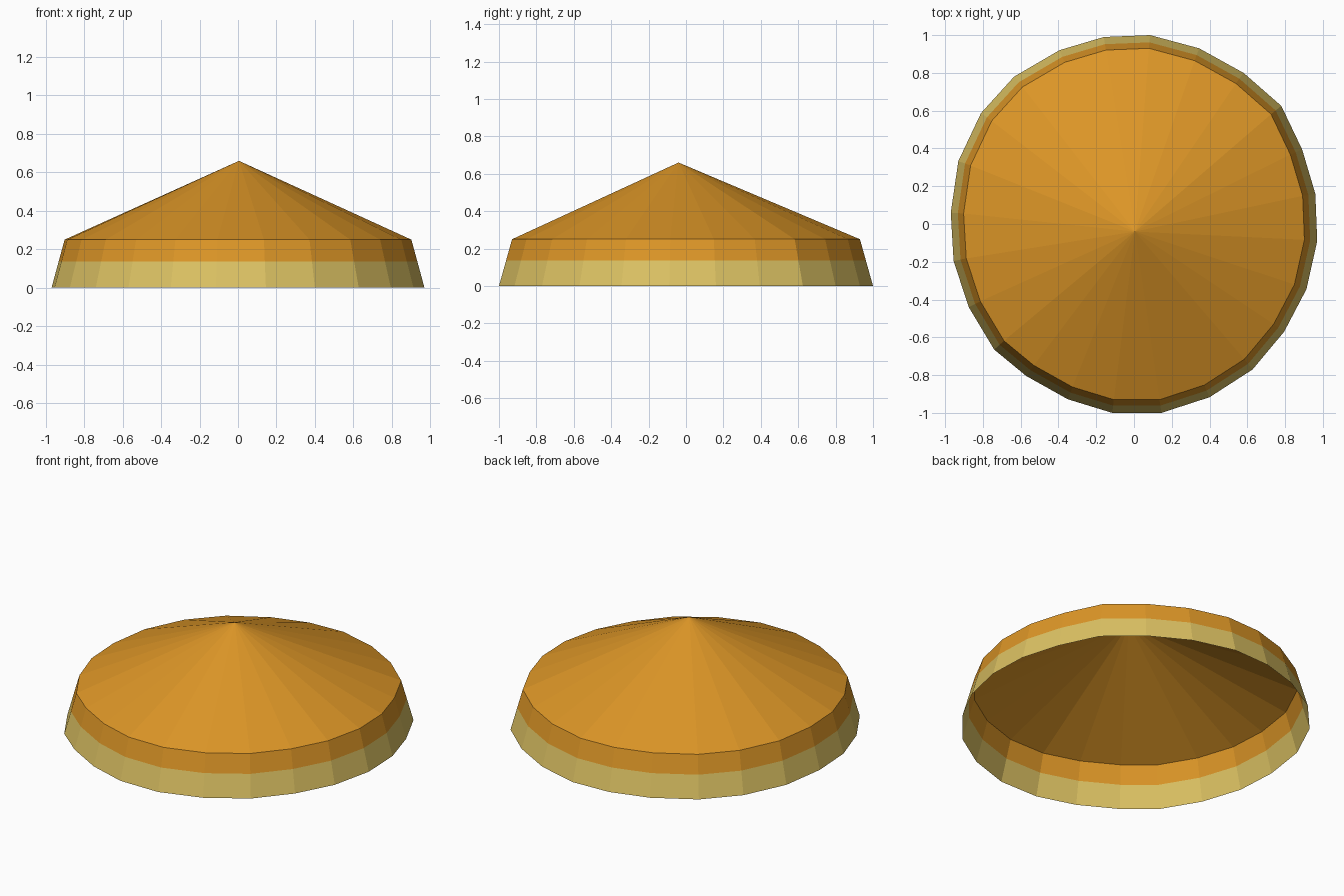
import bpy, bmesh

if "Cube" in bpy.data.objects:
    bpy.data.objects.remove(bpy.data.objects["Cube"])

def material(name, rgb):
    m = bpy.data.materials.new(name)
    m.diffuse_color = (*rgb, 1.0)
    m.use_nodes = True
    m.node_tree.nodes["Principled BSDF"].inputs["Base Color"].default_value = m.diffuse_color
    return m

ORANGE = material("amber_orange", (0.72, 0.305, 0.02))
YELLOW = material("straw_yellow", (0.72, 0.54, 0.125))

# Slightly irregular 24-sided outline of the bottom rim, anticlockwise from +x
RIM = [(.96, .16), (.89, .395), (.78, .625), (.58, .80), (.345, .93), (.085, 1.0),
       (-.16, .99), (-.395, .92), (-.635, .78), (-.81, .587), (-.93, .333), (-.97, .06),
       (-.955, -.196), (-.875, -.44), (-.74, -.665), (-.57, -.805), (-.35, -.928), (-.115, -1.0),
       (.145, -1.0), (.40, -.917), (.628, -.77), (.795, -.57), (.913, -.345), (.97, -.09)]
TOP_Z, SPLIT_Z, APEX_Z = 0.25, 0.137, 0.66
TAPER = 0.93                      # top rim size relative to bottom rim

def ring(bm, z):
    s = 1 + (TAPER - 1) * z / TOP_Z
    return [bm.verts.new((x * s, y * s, z)) for x, y in RIM]

def finish(bm, name, mats):
    me = bpy.data.meshes.new(name)
    bm.to_mesh(me)
    bm.free()
    for m in mats:
        me.materials.append(m)
    ob = bpy.data.objects.new(name, me)
    bpy.context.collection.objects.link(ob)

# Sloping side wall, open below: yellow lower band, orange upper band
bm = bmesh.new()
rings = [ring(bm, z) for z in (0, SPLIT_Z, TOP_Z)]
n = len(RIM)
for band, (lo, hi) in enumerate(zip(rings, rings[1:])):
    for i in range(n):
        j = (i + 1) % n
        bm.faces.new((lo[i], lo[j], hi[j], hi[i])).material_index = band
finish(bm, "side_wall", [YELLOW, ORANGE])

# Shallow cone on top, with its tip a little towards the front
bm = bmesh.new()
rim = ring(bm, TOP_Z)
tip = bm.verts.new((0.005, -0.04, APEX_Z))
for i in range(n):
    bm.faces.new((rim[i], rim[(i + 1) % n], tip))
finish(bm, "cone_top", [ORANGE])
